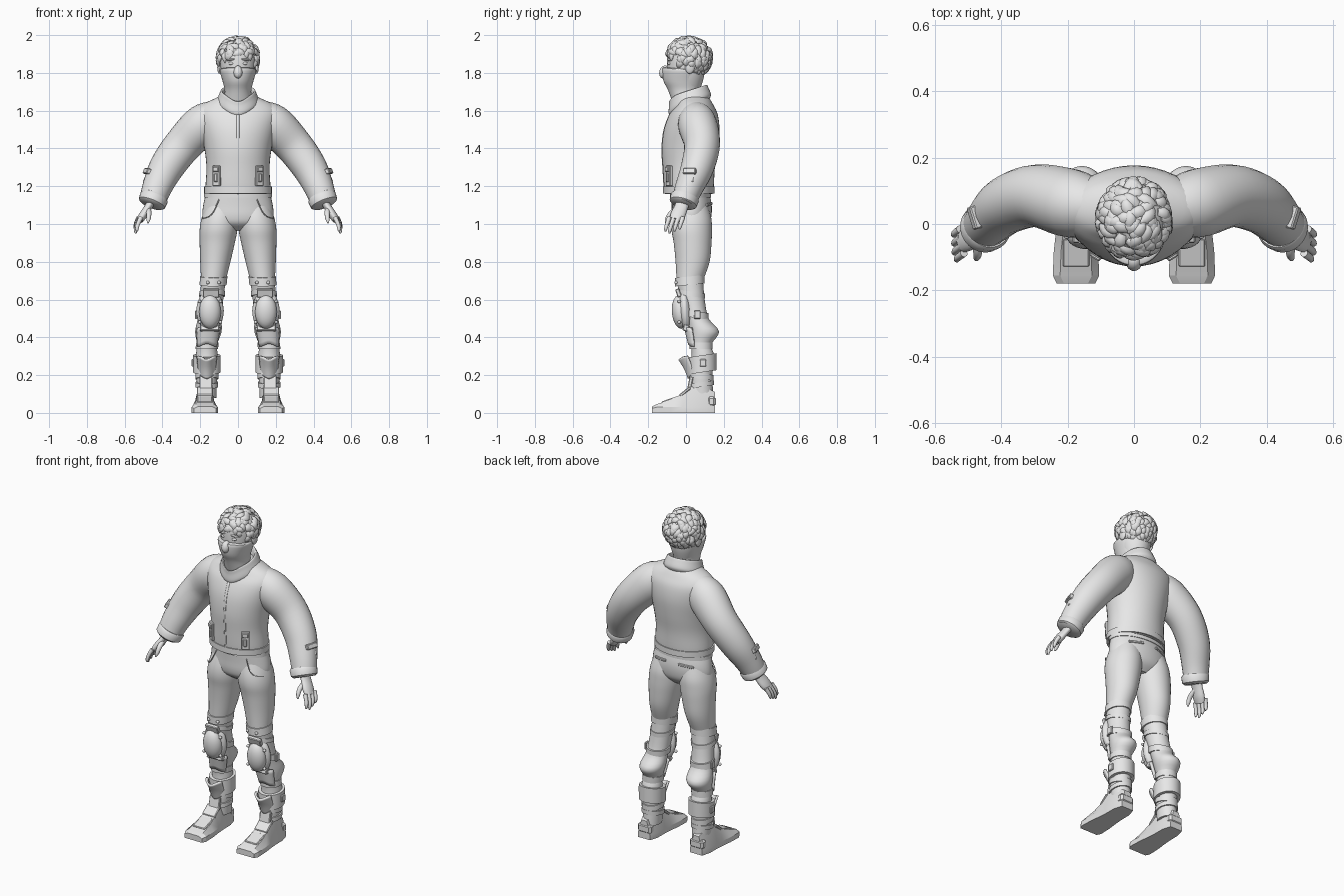
import bpy, bmesh, random
from math import sin, cos, pi, radians
from mathutils import Vector, Matrix, Euler

default = bpy.data.objects.get("Cube")
if default:
    bpy.data.objects.remove(default)
random.seed(4)

clay = bpy.data.materials.new("light grey")
clay.use_nodes = True
clay.diffuse_color = (.8, .8, .8, 1)
clay.node_tree.nodes["Principled BSDF"].inputs["Base Color"].default_value = clay.diffuse_color


def finish(name, bm, pair=False, thick=0, angle=40):
    """Turn a bmesh into one object, or into a left and right pair."""
    bmesh.ops.recalc_face_normals(bm, faces=bm.faces)
    for side, prefix in ((1, "left_"), (-1, "right_")) if pair else ((1, ""),):
        copy = bm.copy()
        if side < 0:
            bmesh.ops.scale(copy, vec=(-1, 1, 1), verts=copy.verts)
            bmesh.ops.reverse_faces(copy, faces=copy.faces)
        mesh = bpy.data.meshes.new(prefix + name)
        copy.to_mesh(mesh)
        copy.free()
        mesh.materials.append(clay)
        mesh.polygons.foreach_set("use_smooth", [True] * len(mesh.polygons))
        mesh.set_sharp_from_angle(angle=radians(angle))
        part = bpy.data.objects.new(prefix + name, mesh)
        bpy.context.collection.objects.link(part)
        if thick:
            part.modifiers.new("thickness", "SOLIDIFY").thickness = thick
    bm.free()


def skin(bm, rings, closed=True, cap=True):
    """Bridge rings of points with quads."""
    rows = [[bm.verts.new(point) for point in ring] for ring in rings]
    count = len(rows[0])
    for lower, upper in zip(rows, rows[1:]):
        for i in range(count if closed else count - 1):
            j = (i + 1) % count
            bm.faces.new((lower[i], lower[j], upper[j], upper[i]))
    if cap and closed:
        bm.faces.new(rows[0][::-1])
        bm.faces.new(rows[-1])


def smooth_rows(rows, sub):
    """Catmull-Rom interpolation between rows of numbers."""
    rows = [Vector(row) for row in rows]
    out = []
    for i in range(len(rows) - 1):
        before, start, end = rows[max(i - 1, 0)], rows[i], rows[i + 1]
        after = rows[min(i + 2, len(rows) - 1)]
        for k in range(sub):
            t = k / sub
            out.append(start + (end - before) * (t / 2)
                       + (before * 2 - start * 5 + end * 4 - after) * (t * t / 2)
                       + (start * 3 - before - end * 3 + after) * (t ** 3 / 2))
    return out + [rows[-1]]


def leg_x(z):
    """The legs lean outward towards the feet."""
    return min(.165, .2 - z / 10)


def section(rows, z):
    """Depth centre and radii of a profile at a height."""
    return min(smooth_rows(rows, 9), key=lambda row: abs(row[0] - z))[1:]


def loft(name, rows, pair=False, sub=4, count=40, arc=(), tilt=0, vee=0, cap=True, thick=0):
    """Stack of ellipses (z, y centre, x radius, y radius); an arc gives an open sheet."""
    first, last = arc or (0, 360)
    span = count - 1 if arc else count
    angles = [radians(first + (last - first) * i / span) for i in range(count)]
    rings = []
    for z, y, wide, deep in smooth_rows(rows, sub):
        x = leg_x(z) if pair else 0
        rings.append([(x + wide * cos(a), y + deep * sin(a),
                       z + tilt * deep * sin(a) - vee * max(0, -sin(a)) ** 5) for a in angles])
    bm = bmesh.new()
    skin(bm, rings, not arc, cap)
    finish(name, bm, pair, thick)


def band(name, rows, z, height, grow, pair=True, tilt=0):
    """Crisp-edged strap wrapped round a profile."""
    y, wide, deep = section(rows, z)
    edge = [(z + k * height / 2, y, wide + out, deep + out)
            for k, out in ((-1, -.002), (-1, grow), (1, grow), (1, -.002))]
    loft(name, edge, pair, sub=1, tilt=tilt, cap=False)


def tube(bm, rows, sub=4, count=24, ref=(0, 1, 0), deep=1):
    """Swept ellipse along (x, y, z, radius)."""
    rows = smooth_rows(rows, sub)
    points = [Vector(row[:3]) for row in rows]
    rings = []
    for i, row in enumerate(rows):
        way = points[min(i + 1, len(points) - 1)] - points[max(i - 1, 0)]
        side = way.cross(Vector(ref)).normalized() * row[3]
        up = side.cross(way.normalized()) * deep
        turns = [2 * pi * k / count for k in range(count)]
        rings.append([points[i] + side * cos(a) + up * sin(a) for a in turns])
    skin(bm, rings)


def placed(location, size, turn):
    return Matrix.LocRotScale(Vector(location), Euler(turn), Vector(size))


def ball(name, location, size, turn=(0, 0, 0), pair=True):
    bm = bmesh.new()
    bmesh.ops.create_icosphere(bm, subdivisions=3, radius=1, matrix=placed(location, size, turn))
    finish(name, bm, pair)


def box(name, location, size, turn=(0, 0, 0), bevel=.004):
    bm = bmesh.new()
    bmesh.ops.create_cube(bm, size=1, matrix=placed(location, size, turn))
    bmesh.ops.bevel(bm, geom=list(bm.edges), offset=bevel, segments=1, affect="EDGES")
    finish(name, bm, True, angle=25)


# Head, mask and face
loft("head", [(1.7, 0, .06, .07), (1.78, 0, .085, .095), (1.86, 0, .095, .1),
              (1.92, .01, .09, .1), (1.96, .01, .05, .06)])
loft("face_mask", [(1.63, .01, .08, .08), (1.7, -.01, .07, .085), (1.75, -.02, .08, .1),
                   (1.81, -.02, .097, .107), (1.82, -.01, .09, .1)], tilt=-.1)
ball("mask_nose", (0, -.116, 1.805), (.024, .025, .035), (-.3, 0, 0), pair=False)
ball("eye", (.035, -.086, 1.85), (.016, .012, .009))
ball("eyebrow", (.038, -.088, 1.87), (.024, .01, .006), (0, .15, .3))
ball("ear", (.098, .02, 1.83), (.012, .025, .035))

# Hair: a scalp cap covered in curved locks
centre, scalp = Vector((0, .015, 1.88)), Vector((.1, .11, .1))


def hairline(way):
    return min(.3, -.35 - .9 * way.y)


bm = bmesh.new()
bmesh.ops.create_icosphere(bm, subdivisions=4, radius=1)
bald = [v for v in bm.verts if v.co.z < hairline(v.co) - .1]
bmesh.ops.delete(bm, geom=bald, context="VERTS")
bmesh.ops.transform(bm, matrix=Matrix.LocRotScale(centre, None, scalp), verts=bm.verts)
total = 260
for i in range(total):
    high = 1 - 2 * (i + .5) / total
    flat = (1 - high * high) ** .5
    root = Vector((flat * cos(i * 2.4), flat * sin(i * 2.4), high))
    if high < hairline(root):
        continue
    wild = Vector([random.uniform(-1, 1) for axis in range(3)])
    flow = Vector((0, -.3, -1)) + wild * .9
    flow = (flow - root * flow.dot(root)).normalized()
    reach, lift = random.uniform(.45, .7), random.uniform(.05, .1)
    lock = []
    for t, radius in ((0, .011), (.35, .018), (.7, .014), (1, .001)):
        curl = root.cross(flow) * (t * t * wild.x / 4)
        way = (root + flow * reach * t + curl).normalized()
        out = 1 + lift * min(1, 3 * t) + .03 * t * t
        lock.append((*(centre + way * scalp * out), radius))
    tube(bm, lock, sub=2, count=6, ref=root, deep=.6)
finish("hair", bm, angle=50)

# Jacket
coat = [(1.16, .015, .17, .125), (1.2, .015, .172, .132), (1.3, .015, .167, .138), (1.4, .02, .178, .148),
        (1.5, .03, .2, .147), (1.58, .04, .215, .128), (1.63, .045, .19, .1), (1.67, .04, .11, .08),
        (1.69, .03, .07, .06)]
loft("jacket_body", coat)
zip_rows = [(z, y, wide, deep + .002) for z, y, wide, deep in coat[:6]]
loft("jacket_zip", zip_rows, count=4, arc=(268, 272), thick=.004)
band("jacket_hem", coat, 1.18, .035, .007, pair=False)
loft("collar", [(1.63, .02, .105, .105), (1.65, .02, .112, .112), (1.685, .015, .1, .105),
                (1.705, .01, .09, .1), (1.695, .01, .08, .09), (1.64, .01, .075, .08)],
     tilt=.32, vee=.025, cap=False)
facing = (0, 0, .55)
box("jacket_pocket", (.112, -.088, 1.255), (.046, .02, .11), facing)
box("pocket_flap", (.115, -.096, 1.29), (.036, .02, .028), facing)
box("pocket_buckle", (.115, -.096, 1.245), (.02, .018, .045), facing)

# Sleeves
bm = bmesh.new()
wrist = Vector((.456, -.015, 1.11))
tube(bm, [(.09, .05, 1.585, .075), (.18, .06, 1.53, .108), (.29, .085, 1.42, .1),
          (.378, .06, 1.3, .092), (.43, .015, 1.19, .078), (*wrist, .068)], sub=5, deep=.95)
finish("sleeve", bm, True)
bm = bmesh.new()
up_arm = Vector((-.4, .3, 1)) / 100
tube(bm, [(*(wrist + up_arm * k), radius) for k, radius in ((-1, .06), (0, .074), (3, .077), (4, .07))], sub=1)
finish("cuff", bm, True)
lean = (0, -.4, -.3)
box("arm_pouch", (.468, .02, 1.255), (.03, .06, .08), lean)
box("arm_pouch_flap", (.478, .02, 1.278), (.03, .07, .03), lean)
box("arm_pouch_tab", (.482, .015, 1.245), (.016, .025, .04), lean)

# Hands
bm = bmesh.new()
tube(bm, [(.45, -.012, 1.13, .022), (.475, -.025, 1.09, .02), (.5, -.042, 1.05, .022),
          (.52, -.055, 1.02, .018)], deep=1.8)
for finger in range(4):
    knuckle = Vector((.513 + .004 * finger, -.088 + .024 * finger, 1.035))
    length = 1 - abs(finger - 1) / 8
    bend = ((0, 0, 0, .012), (.019, -.014, -.04, .011), (.025, -.022, -.07, .009), (.023, -.024, -.085, .004))
    tube(bm, [(*(knuckle + Vector(step) * length), radius) for *step, radius in bend], count=10)
tube(bm, [(.475, -.04, 1.08, .015), (.472, -.08, 1.055, .014), (.474, -.1, 1.025, .011),
          (.478, -.108, 1.005, .004)], count=10, ref=(1, 0, 0))
finish("hand", bm, True)

# Trousers
hips = [(.965, .035, .1, .05), (1, .03, .17, .09), (1.04, .03, .188, .104), (1.1, .03, .184, .106),
        (1.18, .02, .166, .1)]
loft("hips", hips)
legs = [(1.1, .03, .08, .085), (1.03, .03, .096, .104), (.97, .03, .1, .107), (.9, .035, .093, .1),
        (.8, .035, .08, .09), (.7, .02, .065, .07), (.6, .035, .062, .064), (.5, .06, .063, .06),
        (.43, .095, .07, .08), (.36, .08, .053, .054), (.3, .09, .058, .06), (.2, .08, .055, .06),
        (.08, .085, .05, .06)]
loft("trouser_leg", legs[:6], True)
loft("lower_leg", legs[5:], True)
band("belt", hips, 1.15, .022, .006, pair=False)
box("back_pocket", (.085, .122, 1.105), (.09, .012, .014), (0, .1, -.3), bevel=.003)
bm = bmesh.new()
seam = ((.1, -.064, 1.13), (.13, -.071, 1.065), (.155, -.057, 1.04), (.187, -.022, 1.03))
tube(bm, [(*point, .003) for point in seam], count=6)
finish("front_pocket_seam", bm, True)

# Straps and guards round the lower legs
for name, z, height, grow, tilt in (
        ("thigh_strap", .7, .045, .007, .1), ("upper_knee_strap", .63, .025, .006, -.15),
        ("lower_knee_strap", .52, .035, .007, -.15), ("shin_strap", .355, .035, .007, 0),
        ("calf_guard", .26, .09, .015, .15), ("ankle_strap", .195, .03, .006, -.15),
        ("boot_strap", .15, .025, .007, .15)):
    band(name, legs, z, height, grow, tilt=tilt)
loft("shin_plate", [(.2, .07, .05, .06), (.25, .055, .055, .065), (.3, .04, .06, .08)], True,
     count=12, arc=(205, 335), vee=.02, thick=.012)
loft("shin_pad", [(.35, .055, .055, .045), (.45, .045, .066, .06)], True,
     count=12, arc=(195, 345), vee=-.015, thick=.014)
ball("knee_pad_base", (.148, -.005, .54), (.073, .035, .11), (.08, 0, 0))
ball("knee_pad", (.148, -.03, .535), (.058, .045, .09), (.08, 0, 0))
box("knee_pad_top_plate", (.143, -.04, .635), (.085, .022, .045), (.35, 0, 0))
box("knee_pad_bottom_plate", (.15, 0, .45), (.1, .03, .035), (-.3, 0, 0))
box("side_buckle", (.222, .06, .52), (.012, .035, .045))
box("calf_buckle", (.24, .09, .265), (.012, .035, .04))
for label, offset in (("inner", -1), ("outer", 1)):
    ball(label + "_thigh_stud", (leg_x(.7) + offset * .03, -.052, .69), [.009] * 3)
    for place, z in (("upper", .59), ("lower", .48)):
        ball(label + "_" + place + "_knee_stud", (.148 + offset * .055, -.036, z), [.009] * 3)

# Shoes: six-sided sections from toe to heel (y, half width, height)
rings = []
for y, half, top in ((-.18, .058, .034), (-.155, .07, .046), (-.08, .067, .07), (-.02, .06, .1),
                     (.03, .056, .14), (.1, .055, .14), (.153, .04, .11)):
    sole, inset = min(.03, top * .7), half - .022
    outline = ((-half, 0), (half, 0), (half, sole), (inset, top), (-inset, top), (-half, sole))
    rings.append([(.175 + x, y, z) for x, z in outline])
bm = bmesh.new()
skin(bm, rings)
finish("shoe", bm, True, angle=20)
box("toe_plate", (.175, -.085, .068), (.08, .09, .014), (.33, 0, 0))
box("instep_plate", (.175, -.005, .112), (.085, .07, .016), (.68, 0, 0))
box("tongue", (.17, .023, .16), (.07, .02, .07), (-.2, 0, 0))
box("heel_guard", (.175, .135, .06), (.09, .045, .055), bevel=.012)
